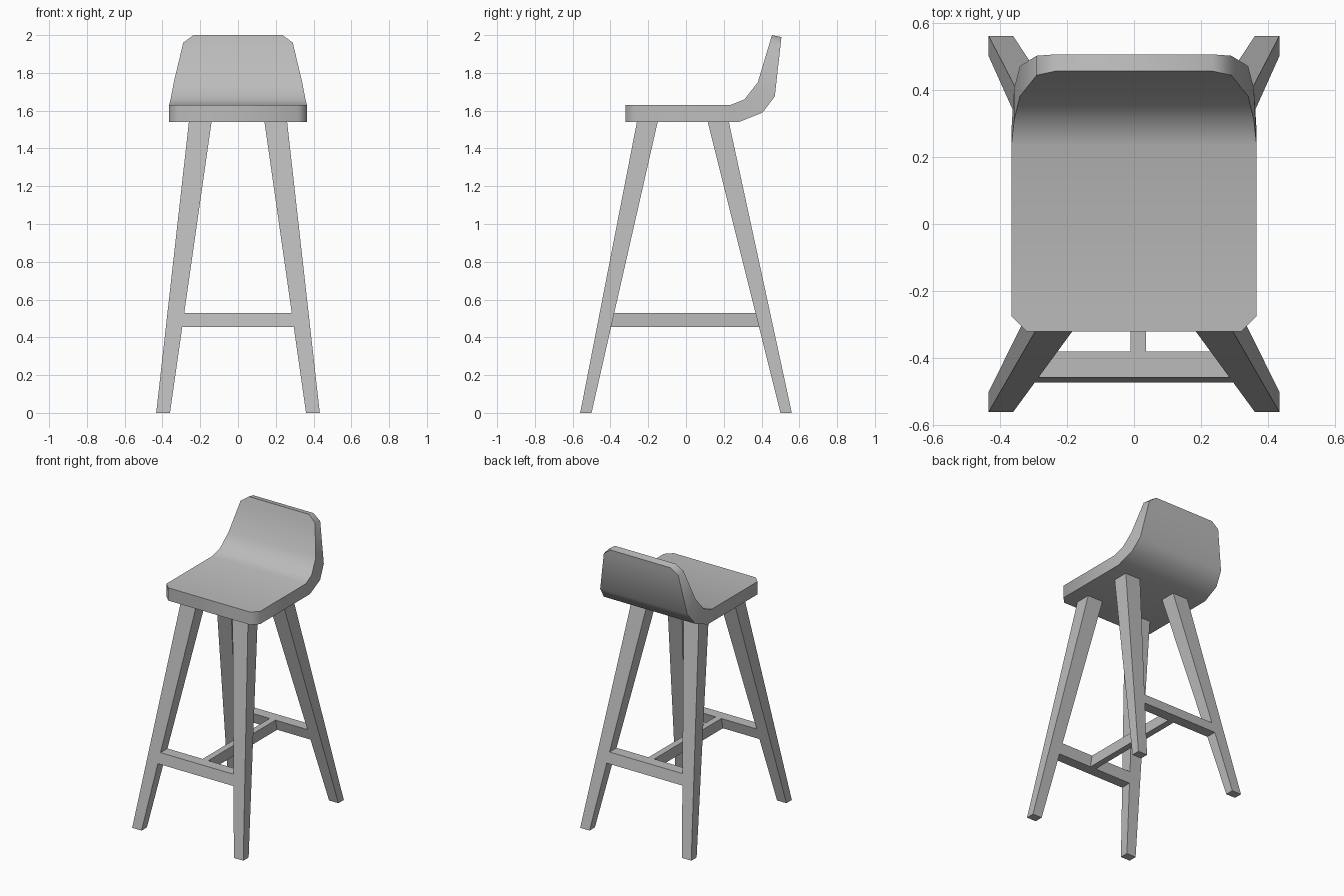
import bpy
from math import radians

cube = bpy.data.objects.get("Cube")
if cube:
    bpy.data.objects.remove(cube, do_unlink=True)

GREY = (0.5, 0.5, 0.5, 1)
mat = bpy.data.materials.new("plain grey")
mat.use_nodes = True
mat.diffuse_color = GREY
mat.node_tree.nodes["Principled BSDF"].inputs["Base Color"].default_value = GREY


def loft(name, sections, smooth=0):
    """Join a row of four-cornered sections into a closed solid."""
    verts = [p for s in sections for p in s]
    last = len(verts) - 4
    faces = [(3, 2, 1, 0), tuple(range(last, last + 4))]
    for a in range(0, last, 4):
        for i in range(4):
            j = (i + 1) % 4
            faces.append((a + i, a + j, a + 4 + j, a + 4 + i))
    mesh = bpy.data.meshes.new(name)
    mesh.from_pydata(verts, [], faces)
    mesh.materials.append(mat)
    obj = bpy.data.objects.new(name, mesh)
    bpy.context.collection.objects.link(obj)
    bpy.ops.object.select_all(action='DESELECT')
    obj.select_set(True)
    bpy.context.view_layer.objects.active = obj
    bpy.ops.object.mode_set(mode='EDIT')
    bpy.ops.mesh.select_all(action='SELECT')
    bpy.ops.mesh.normals_make_consistent(inside=False)
    bpy.ops.object.mode_set(mode='OBJECT')
    if smooth:
        bpy.ops.object.shade_smooth_by_angle(angle=radians(smooth))
    return obj


# Seat and backrest: half width, then (y, z) on the upper and lower surfaces
stations = [
    (0.32, (-0.32, 1.63), (-0.32, 1.54)),
    (0.365, (-0.275, 1.63), (-0.275, 1.54)),
    (0.365, (0.235, 1.63), (0.28, 1.54)),
    (0.357, (0.31, 1.66), (0.405, 1.59)),
    (0.34, (0.38, 1.75), (0.47, 1.675)),
    (0.29, (0.443, 1.96), (0.501, 1.95)),
    (0.235, (0.455, 2.0), (0.505, 1.99)),
]
loft("seat_and_backrest",
     [[(-w, *up), (w, *up), (w, *low), (-w, *low)] for w, up, low in stations],
     smooth=50)

# Legs: inner and outer limits in x and y at the floor and under the seat
SEAT_Z = 1.54
LEG_X = ((0.36, 0.433), (0.14, 0.26))
LEG_Y = {"front": ((-0.5, -0.56), (-0.15, -0.26)),
         "back": ((0.5, 0.56), (0.115, 0.227))}


def limits(pair, z):
    t = z / SEAT_Z
    return [a + (b - a) * t for a, b in zip(*pair)]


def leg_section(end, side, z):
    (xi, xo), (yi, yo) = limits(LEG_X, z), limits(LEG_Y[end], z)
    return [(side * x, y, z) for x, y in ((xi, yi), (xo, yi), (xo, yo), (xi, yo))]


for end in LEG_Y:
    for side, label in ((1, "left"), (-1, "right")):
        loft(f"{end}_{label}_leg", [leg_section(end, side, z) for z in (0, SEAT_Z)])

# Cross rails, flush with the sloping legs
LOW, HIGH = 0.455, 0.53
for end in LEG_Y:
    ends = []
    for side in (-1, 1):
        a, b = leg_section(end, side, LOW), leg_section(end, side, HIGH)
        ends.append([a[0], a[3], b[3], b[0]])
    loft(f"{end}_footrest", ends)

# Middle rail joining the two footrests
rail = []
for end in LEG_Y:
    yl, yh = (limits(LEG_Y[end], z)[0] for z in (LOW, HIGH))
    rail.append([(-0.01, yl, LOW), (0.035, yl, LOW), (0.035, yh, HIGH), (-0.01, yh, HIGH)])
loft("middle_rail", rail)
